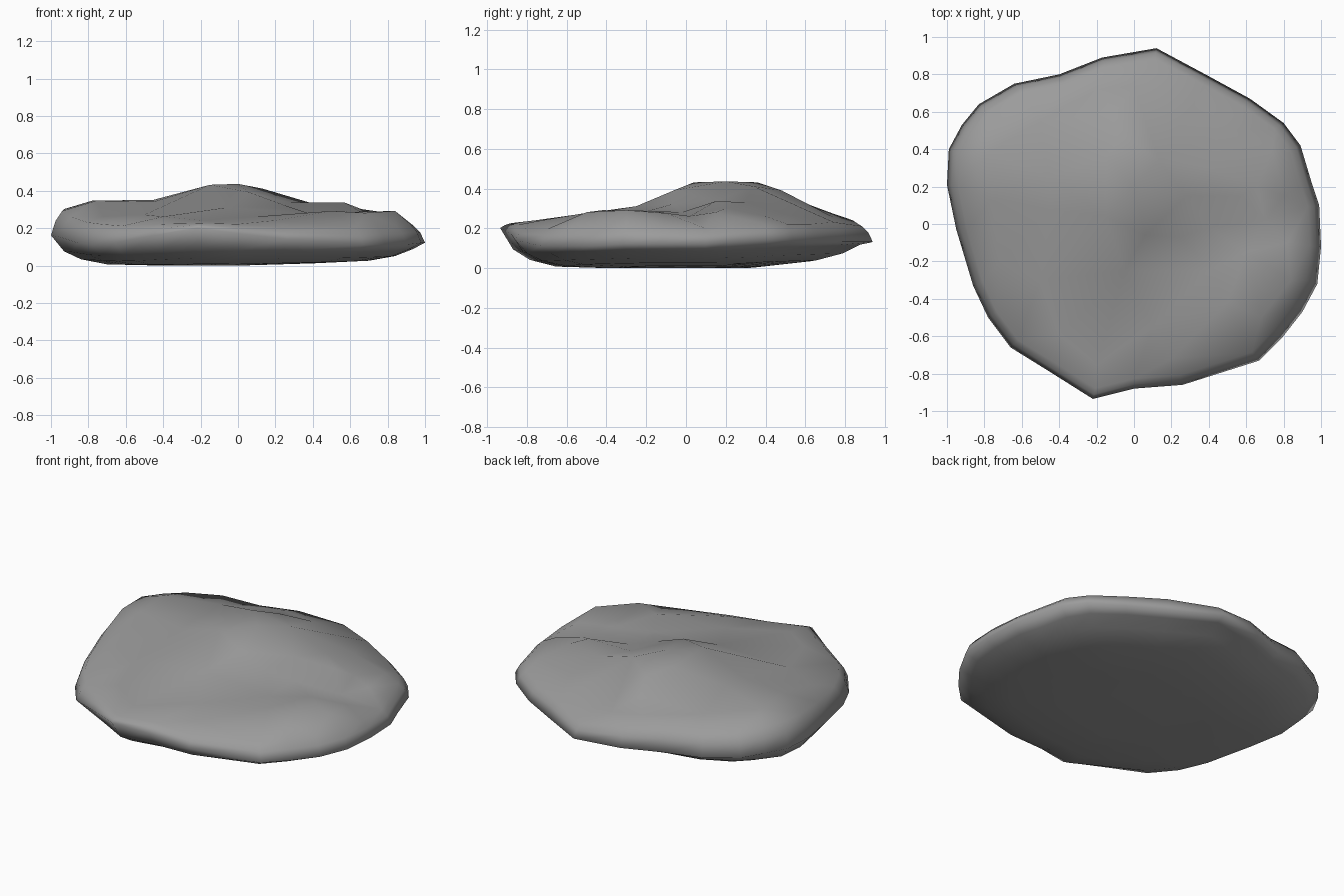
import bpy
import bmesh
from mathutils import Vector
from mathutils.geometry import delaunay_2d_cdt

cube = bpy.data.objects.get("Cube")
if cube:
    bpy.data.objects.remove(cube, do_unlink=True)

# Widest edge of the stone, counter-clockwise: x, y, height, height of the shoulder inside it
RIM = [
    (1, -.12, .13, .22), (.99, .1, .13, .21), (.95, .22, .14, .22), (.89, .42, .15, .23),
    (.8, .54, .15, .23), (.62, .67, .14, .23), (.4, .79, .14, .24), (.12, .94, .14, .22),
    (-.17, .89, .14, .25), (-.4, .8, .14, .26), (-.64, .75, .15, .28), (-.83, .64, .16, .29),
    (-.92, .53, .17, .3), (-.99, .4, .17, .31), (-1, .21, .17, .3), (-.95, -.03, .16, .27),
    (-.86, -.33, .13, .24), (-.78, -.5, .12, .23), (-.66, -.66, .13, .22),
    (-.45, -.79, .17, .23), (-.22, -.935, .21, .235), (0, -.88, .18, .23),
    (.26, -.86, .15, .21), (.67, -.73, .12, .21), (.79, -.61, .12, .22),
    (.9, -.47, .12, .22), (.98, -.32, .13, .23),
]

# Humps and hollows on the upper face: x, y, height
HILL = [
    (-.15, .04, .44), (.06, -.06, .4), (0, .2, .445), (-.15, .36, .44), (.13, .34, .42),
    (-.05, .48, .4), (-.1, .6, .335), (0, .74, .265), (-.05, -.25, .32),
]
LEDGES = [
    (-.45, .25, .36), (-.78, .38, .355), (-.76, .13, .355), (-.45, .08, .35),
    (.28, .15, .345), (.4, .3, .34), (.57, .15, .345), (.66, .2, .31), (.8, .15, .29),
    (-.5, .55, .31), (-.2, .72, .29), (.45, .5, .28), (.74, .4, .27),
]
FRONT_SLOPE = [
    (.25, -.07, .33), (.4, -.02, .29), (.7, .02, .27), (.6, -.15, .295), (.82, -.1, .285),
    (.84, -.3, .3), (.5, -.42, .3), (.68, -.5, .29), (.4, -.25, .28), (.1, -.55, .27),
    (-.5, -.3, .28), (-.4, -.6, .27), (.2, -.72, .25), (-.2, -.75, .25), (-.72, -.2, .27),
]


def base_height(x, y):
    return .008 + .03 * max(x, 0) + .09 * max(y - .3, 0)


def lower_ring(scale, blend):
    return [Vector((x * scale, y * scale, base_height(x * scale, y * scale) + z * blend))
            for x, y, z, shoulder in RIM]


def upper_ring(scale, blend):
    return [Vector((x * scale, y * scale, z + (shoulder - z) * blend))
            for x, y, z, shoulder in RIM]


# Loft from the underside, around the rim and up to the shoulder
rings = [lower_ring(s, b) for s, b in ((.4, 0), (.7, .04), (.84, .2), (.93, .45))]
rings += [upper_ring(s, b) for s, b in ((1, 0), (.975, .6), (.94, 1))]

bm = bmesh.new()
loops = [[bm.verts.new(point) for point in ring] for ring in rings]
count = len(RIM)
for low, high in zip(loops, loops[1:]):
    for i in range(count):
        j = (i + 1) % count
        bm.faces.new((low[i], low[j], high[j], high[i]))
bm.faces.new(reversed(loops[0]))

# Triangulated upper face, from the shoulder across the humps
top = loops[-1] + [bm.verts.new(point) for point in HILL + LEDGES + FRONT_SLOPE]
flat = [v.co.to_2d() for v in top]
result = delaunay_2d_cdt(flat, [], [list(range(count))], 1, .0001)
triangles, sources = result[2], result[3]
for triangle in triangles:
    bm.faces.new([top[sources[i][0]] for i in triangle])

# Rest the stone on the ground
lowest = min(v.co.z for v in bm.verts)
bmesh.ops.translate(bm, vec=(0, 0, -lowest), verts=bm.verts)
bmesh.ops.recalc_face_normals(bm, faces=bm.faces)
mesh = bpy.data.meshes.new("flat_stone")
bm.to_mesh(mesh)
bm.free()
stone = bpy.data.objects.new("flat_stone", mesh)
bpy.context.collection.objects.link(stone)

# Plain grey stone
grey = bpy.data.materials.new("stone_grey")
grey.use_nodes = True
colour = (.33, .33, .33, 1)
grey.diffuse_color = colour
grey.node_tree.nodes["Principled BSDF"].inputs["Base Color"].default_value = colour
mesh.materials.append(grey)

bpy.ops.object.select_all(action='DESELECT')
stone.select_set(True)
bpy.context.view_layer.objects.active = stone
bpy.ops.object.shade_smooth_by_angle(angle=2)
